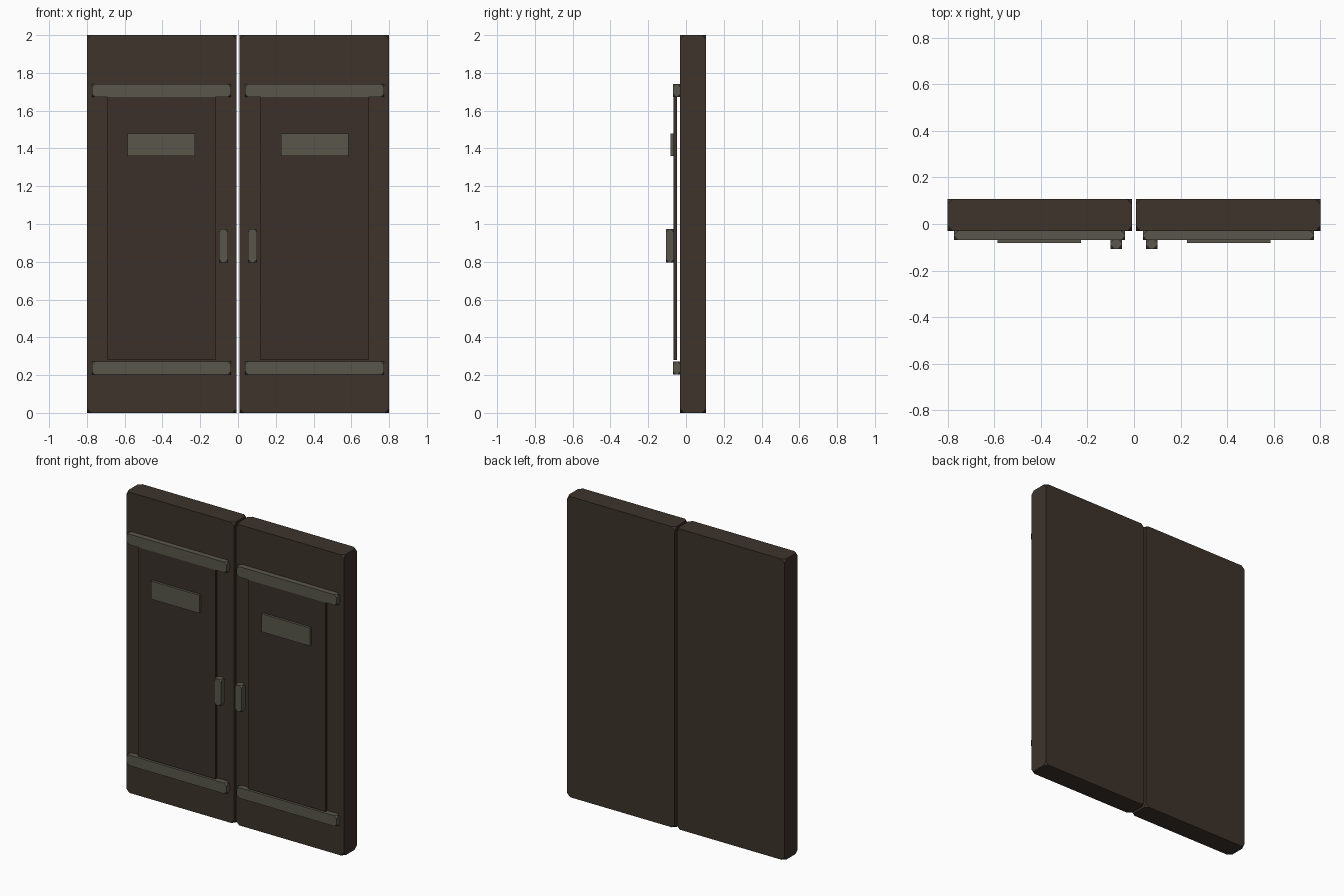
import bpy, bmesh

if "Cube" in bpy.data.objects:
    bpy.data.objects.remove(bpy.data.objects["Cube"])


def material(name, rgb):
    m = bpy.data.materials.new(name)
    m.diffuse_color = (*rgb, 1)
    m.use_nodes = True
    m.node_tree.nodes["Principled BSDF"].inputs["Base Color"].default_value = m.diffuse_color
    return m


wood = material("dark_wood", (0.047, 0.033, 0.024))
panel_wood = material("panel_wood", (0.043, 0.030, 0.023))
metal = material("dull_metal", (0.098, 0.093, 0.070))


def block(name, x, y, z, mat, clip=0.0):
    """Box from (min, max) ranges, with its corner points clipped off."""
    bm = bmesh.new()
    bmesh.ops.create_cube(bm, size=1)
    for v in bm.verts:
        v.co = [(lo + hi) / 2 + c * (hi - lo) for c, (lo, hi) in zip(v.co, (x, y, z))]
    if clip:
        bmesh.ops.bevel(bm, geom=bm.verts[:], offset=clip, segments=1,
                        profile=0.5, affect='VERTICES')
    bmesh.ops.recalc_face_normals(bm, faces=bm.faces[:])
    mesh = bpy.data.meshes.new(name)
    bm.to_mesh(mesh)
    bm.free()
    mesh.materials.append(mat)
    ob = bpy.data.objects.new(name, mesh)
    bpy.context.collection.objects.link(ob)
    return ob


for side, s in (("left", -1), ("right", 1)):
    def span(a, b):
        return tuple(sorted((s * a, s * b)))

    # door leaf
    block(f"{side}_door", span(0.008, 0.80), (-0.031, 0.107), (0, 2), wood, 0.022)
    # thin panel standing just off the leaf
    block(f"{side}_panel", span(0.12, 0.69), (-0.065, -0.048), (0.28, 1.68), panel_wood, 0.004)
    # hinge straps
    for level, z in (("lower", 0.237), ("upper", 1.707)):
        block(f"{side}_{level}_strap", span(0.038, 0.773), (-0.068, -0.030),
              (z - 0.035, z + 0.035), metal, 0.017)
    # plate near the top of the panel
    block(f"{side}_plate", span(0.228, 0.585), (-0.081, -0.062), (1.36, 1.48), metal, 0.003)
    # pull handle
    block(f"{side}_handle", span(0.052, 0.1), (-0.107, -0.062), (0.797, 0.973), metal, 0.017)
